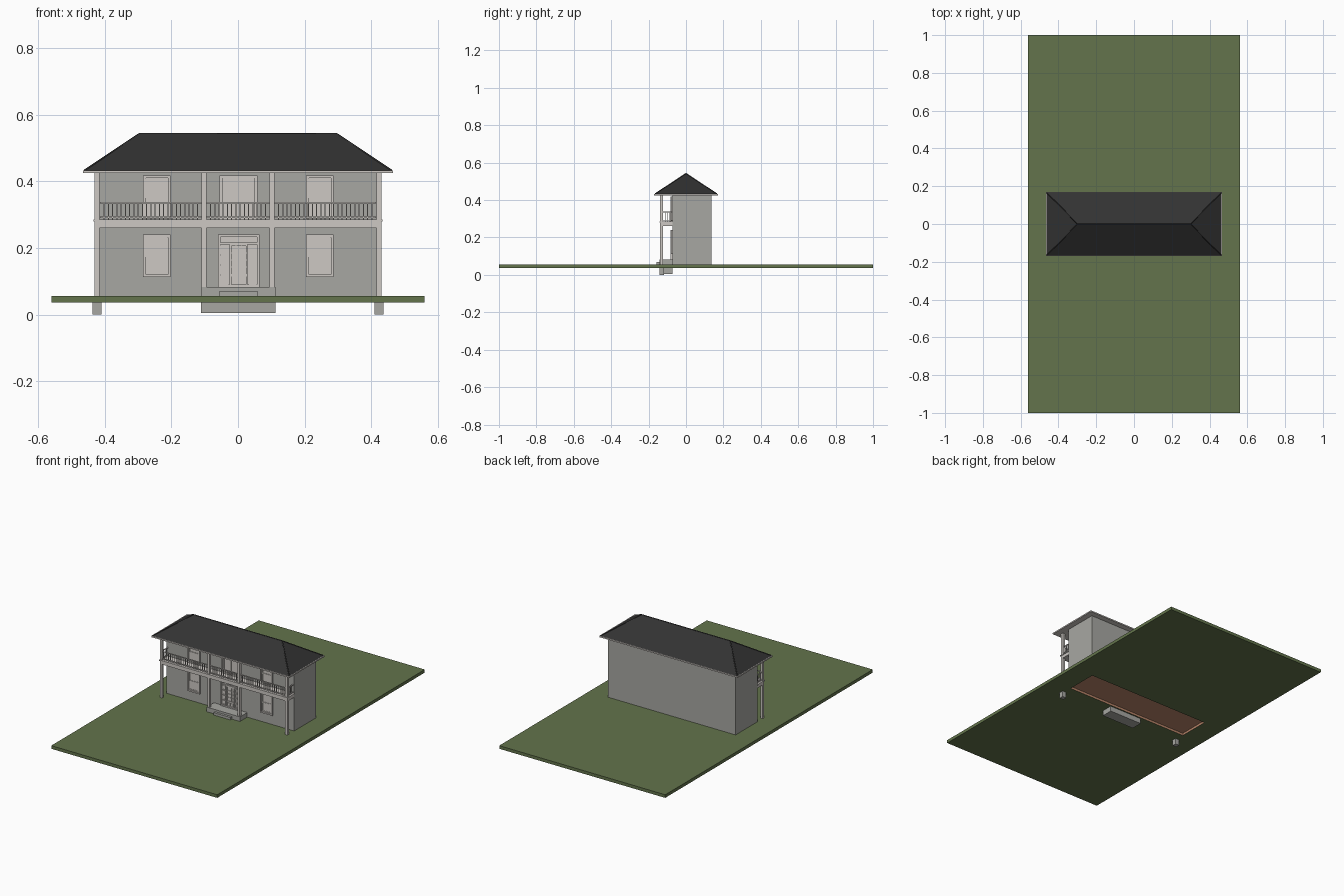
import bpy, bmesh
from mathutils import Vector

cube = bpy.data.objects.get("Cube")
if cube:
    bpy.data.objects.remove(cube, do_unlink=True)


def material(name, r, g, b):
    m = bpy.data.materials.new(name)
    m.use_nodes = True
    m.diffuse_color = (r, g, b, 1)
    m.node_tree.nodes["Principled BSDF"].inputs["Base Color"].default_value = (r, g, b, 1)
    return m


GRASS = material("grass green", 0.125, 0.175, 0.072)
WALL = material("wall grey", 0.39, 0.39, 0.365)
TRIM = material("trim pale grey", 0.61, 0.58, 0.55)
ROOF = material("roof charcoal", 0.032, 0.032, 0.032)
FLOOR = material("floor brown", 0.49, 0.24, 0.145)


def finish(name, bm, *mats):
    me = bpy.data.meshes.new(name)
    bm.to_mesh(me)
    bm.free()
    for m in mats:
        me.materials.append(m)
    ob = bpy.data.objects.new(name, me)
    bpy.context.scene.collection.objects.link(ob)
    return ob


def add_box(bm, x0, x1, y0, y1, z0, z1):
    verts = bmesh.ops.create_cube(bm, size=1)["verts"]
    for v in verts:
        v.co = Vector((x1 if v.co.x > 0 else x0, y1 if v.co.y > 0 else y0, z1 if v.co.z > 0 else z0))


def boxes(name, mat, *items):
    bm = bmesh.new()
    for item in items:
        add_box(bm, *item)
    return finish(name, bm, mat)


W, FRONT, BACK = 0.43, -0.073, 0.136      # house half width and wall planes
PORCH, GROUND, EAVE = -0.139, 0.055, 0.425  # column front, lawn top, soffit
DECK = 0.285

# Lawn with a brown recess under the house
bm = bmesh.new()
add_box(bm, -0.56, 0.56, -1, 1, 0.036, GROUND)
for axis, cuts in (((1, 0, 0), (-0.42, 0.42)), ((0, 1, 0), (-0.065, 0.128))):
    for c in cuts:
        bmesh.ops.bisect_plane(bm, geom=bm.verts[:] + bm.edges[:] + bm.faces[:],
                               plane_co=Vector(axis) * c, plane_no=axis)
bm.normal_update()
pit = [f for f in bm.faces if f.normal.z < -0.5 and f.calc_center_median().xy.length < 0.1]
sides = bmesh.ops.inset_individual(bm, faces=pit, thickness=0.0001, depth=-0.014)["faces"]
for f in pit + sides:
    f.material_index = 1
finish("lawn", bm, GRASS, FLOOR)

# House body
boxes("house_walls", WALL, (-W, W, FRONT, BACK, GROUND - 0.002, EAVE))

# Roof: eave board, hipped slopes, ridge and hip caps
boxes("eave_board", TRIM, (-0.466, 0.466, -0.17, 0.17, EAVE, 0.433))
bm = bmesh.new()
add_box(bm, -0.463, 0.463, -0.167, 0.167, 0.432, 0.542)
for v in bm.verts:
    if v.co.z > 0.5:
        v.co.x *= 0.298 / 0.463
        v.co.y *= 0.004 / 0.167
finish("roof", bm, ROOF)


def cap(name, a, b):
    cu = bpy.data.curves.new(name, "CURVE")
    cu.dimensions = "3D"
    cu.bevel_depth = 0.003
    cu.bevel_resolution = 0
    sp = cu.splines.new("POLY")
    sp.points.add(1)
    sp.points[0].co = (*a, 1)
    sp.points[1].co = (*b, 1)
    cu.materials.append(ROOF)
    bpy.context.scene.collection.objects.link(bpy.data.objects.new(name, cu))


cap("ridge_cap", (-0.298, 0, 0.542), (0.298, 0, 0.542))
for sx in (-1, 1):
    for sy in (-1, 1):
        cap("hip_cap", (sx * 0.298, 0, 0.542), (sx * 0.461, sy * 0.165, 0.433))

# Columns, with feet below the lawn at the ends
for s, side in ((1, "left"), (-1, "right")):
    x = s * 0.423
    boxes(side + "_end_column", TRIM, (x - 0.0075, x + 0.0075, PORCH, PORCH + 0.016, GROUND, EAVE))
    boxes(side + "_column_foot", WALL, (x - 0.0135, x + 0.0135, -0.143, -0.117, 0, 0.05))
    x = s * 0.102
    boxes(side + "_middle_column", TRIM, (x - 0.007, x + 0.007, PORCH, PORCH + 0.016, 0.08, EAVE))

# Porch and front steps
boxes("porch", WALL, (-0.111, 0.113, -0.143, FRONT, 0.004, 0.083))
boxes("front_step", WALL, (-0.055, 0.058, -0.157, -0.14, 0.05, 0.07))

# Balcony deck with a moulding
boxes("balcony_deck", TRIM,
      (-W, W, PORCH, FRONT, 0.26, 0.28),
      (-0.434, 0.434, -0.143, FRONT, 0.279, DECK))

# Balcony railing: rails and balusters, front bays then sides
rail_y = PORCH + 0.008
bays = ((-0.415, -0.109), (-0.095, 0.095), (0.109, 0.415))
parts = []
for x0, x1 in bays:
    for z in (0.29, 0.334):
        parts.append((x0, x1, rail_y - 0.003, rail_y + 0.003, z, z + 0.004))
    n = round((x1 - x0) / 0.0125)
    for i in range(1, n):
        x = x0 + (x1 - x0) * i / n
        parts.append((x - 0.0015, x + 0.0015, rail_y - 0.0015, rail_y + 0.0015, DECK, 0.335))
for s in (-1, 1):
    x = s * 0.423
    for z in (0.29, 0.334):
        parts.append((x - 0.003, x + 0.003, PORCH + 0.014, FRONT, z, z + 0.004))
    for i in range(1, 4):
        y = PORCH + 0.016 + 0.0125 * i
        parts.append((x - 0.0015, x + 0.0015, y - 0.0015, y + 0.0015, DECK, 0.335))
boxes("balcony_railing", TRIM, *parts)


def frame(x0, x1, z0, z1, t, depth):
    """Four bars around a rectangle on the front wall."""
    y0, y1 = FRONT - depth, FRONT + 0.002
    return [(x0, x0 + t, y0, y1, z0, z1), (x1 - t, x1, y0, y1, z0, z1),
            (x0 + t, x1 - t, y0, y1, z0, z0 + t), (x0 + t, x1 - t, y0, y1, z1 - t, z1)]


def plate(x0, x1, z0, z1, depth):
    return (x0, x1, FRONT - depth, FRONT + 0.002, z0, z1)


# Sash windows
for x, side in ((0.246, "left"), (-0.244, "right")):
    for z0, z1, level in ((0.112, 0.24, "lower"), (0.287, 0.418, "upper")):
        a, b, mid = x - 0.041, x + 0.041, (z0 + z1) / 2
        boxes(f"{side}_{level}_window", TRIM,
              plate(a, b, z0, z1, 0.001),
              *frame(a, b, z0, z1, 0.008, 0.008),
              *frame(a + 0.009, b - 0.009, z0 + 0.009, mid + 0.003, 0.005, 0.003),
              *frame(a + 0.009, b - 0.009, mid - 0.003, z1 - 0.009, 0.005, 0.005))

# Entrance: surround, sidelights, transom and panelled door
parts = [plate(-0.06, 0.064, 0.083, 0.24, 0.001)] + frame(-0.06, 0.064, 0.083, 0.24, 0.007, 0.009)
parts.append(plate(-0.053, 0.057, 0.211, 0.217, 0.007))
for i in range(6):
    x = -0.052 + i * 0.0182
    parts += frame(x, x + 0.0165, 0.218, 0.232, 0.002, 0.004)
for x0, x1 in ((-0.052, -0.029), (0.033, 0.056)):
    for k in range(4):
        z = 0.09 + k * 0.03
        parts += frame(x0, x1, z, z + 0.028, 0.004, 0.005)
parts += frame(-0.025, 0.029, 0.084, 0.211, 0.005, 0.007)
parts.append(plate(-0.02, 0.024, 0.114, 0.122, 0.005))
for x in (-0.006, 0.01):
    parts.append(plate(x - 0.001, x + 0.001, 0.122, 0.206, 0.004))
for z in (0.143, 0.164, 0.185):
    parts.append(plate(-0.02, 0.024, z - 0.001, z + 0.001, 0.004))
for x in (-0.017, 0.004):
    parts.append(plate(x, x + 0.017, 0.092, 0.11, 0.004))
boxes("entrance_door", TRIM, *parts)

# Balcony double door
boxes("balcony_door", TRIM,
      plate(-0.055, 0.058, DECK, 0.418, 0.001),
      *frame(-0.055, 0.058, DECK, 0.418, 0.009, 0.009),
      *frame(-0.045, 0.001, 0.295, 0.408, 0.006, 0.005),
      *frame(0.002, 0.048, 0.295, 0.408, 0.006, 0.005))
